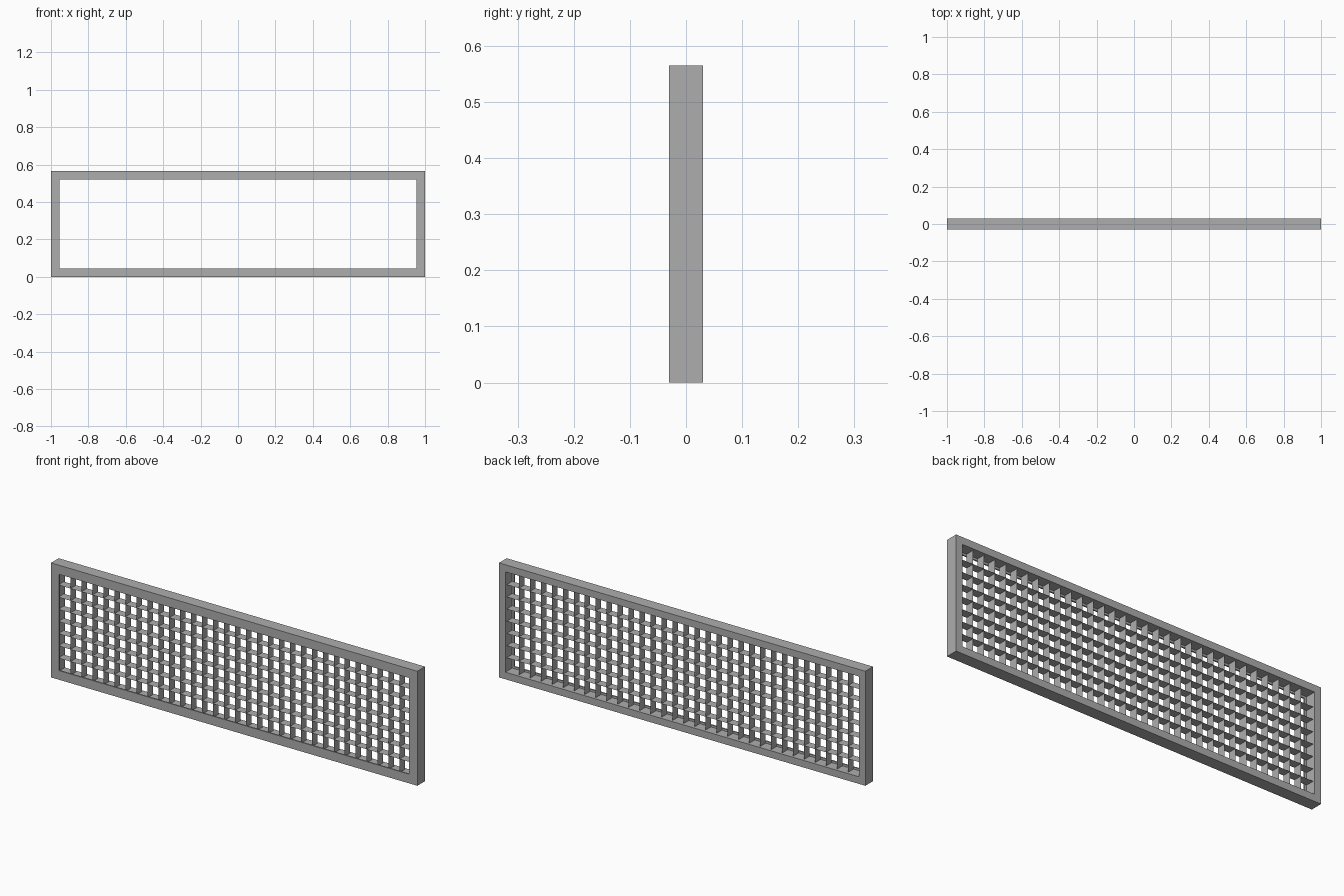
import bpy, bmesh

if "Cube" in bpy.data.objects:
    bpy.data.objects.remove(bpy.data.objects["Cube"])

W, H, D = 1.0, 0.2825, 0.03      # half width, half height, half depth
LIP, REBATE = 0.045, 0.035       # frame width at the front and at the back
Y_FRONT, Y_BACK = -0.023, 0.02   # grille depth range
COLS, ROWS, BAR = 32, 8, 0.006

grey = bpy.data.materials.new("grey metal")
grey.diffuse_color = (0.42, 0.42, 0.42, 1)
grey.use_nodes = True
grey.node_tree.nodes["Principled BSDF"].inputs["Base Color"].default_value = grey.diffuse_color


def finish(bm, name):
    bmesh.ops.recalc_face_normals(bm, faces=bm.faces[:])
    mesh = bpy.data.meshes.new(name)
    bm.to_mesh(mesh)
    bm.free()
    mesh.materials.append(grey)
    obj = bpy.data.objects.new(name, mesh)
    bpy.context.collection.objects.link(obj)
    return obj


# Outer frame: a rebated profile swept around the rectangle with mitred corners
profile = [(0, -D), (LIP, -D), (LIP, Y_FRONT), (REBATE, Y_FRONT), (REBATE, D), (0, D)]
bm = bmesh.new()
rings = []
for sx, sz in [(-1, -1), (1, -1), (1, 1), (-1, 1)]:
    rings.append([bm.verts.new((sx * (W - i), y, H + sz * (H - i))) for i, y in profile])
n = len(profile)
for c in range(4):
    a, b = rings[c], rings[(c + 1) % 4]
    for k in range(n):
        bm.faces.new((a[k], b[k], b[(k + 1) % n], a[(k + 1) % n]))
finish(bm, "frame")

# Grille: a lattice of square cells, inset, opened and given depth
gx, gz = W - LIP + BAR / 2, H - LIP + BAR / 2
bm = bmesh.new()
grid = [[bm.verts.new((-gx + 2 * gx * i / COLS, Y_FRONT, H - gz + 2 * gz * j / ROWS))
         for j in range(ROWS + 1)] for i in range(COLS + 1)]
cells = [bm.faces.new((grid[i][j], grid[i + 1][j], grid[i + 1][j + 1], grid[i][j + 1]))
         for i in range(COLS) for j in range(ROWS)]
bmesh.ops.inset_individual(bm, faces=cells, thickness=BAR / 2)
bmesh.ops.delete(bm, geom=cells, context='FACES')

# Widen the border into a rim that seats in the frame rebate
for v in bm.verts:
    if abs(v.co.x) > gx - 1e-4:
        v.co.x = (W - REBATE) * (1 if v.co.x > 0 else -1)
    if abs(v.co.z - H) > gz - 1e-4:
        v.co.z = H + (H - REBATE) * (1 if v.co.z > H else -1)

# Extrude the bars to their full depth
res = bmesh.ops.extrude_face_region(bm, geom=bm.faces[:], use_keep_orig=True)
moved = [g for g in res["geom"] if isinstance(g, bmesh.types.BMVert)]
bmesh.ops.translate(bm, verts=moved, vec=(0, Y_BACK - Y_FRONT, 0))
finish(bm, "grille")
